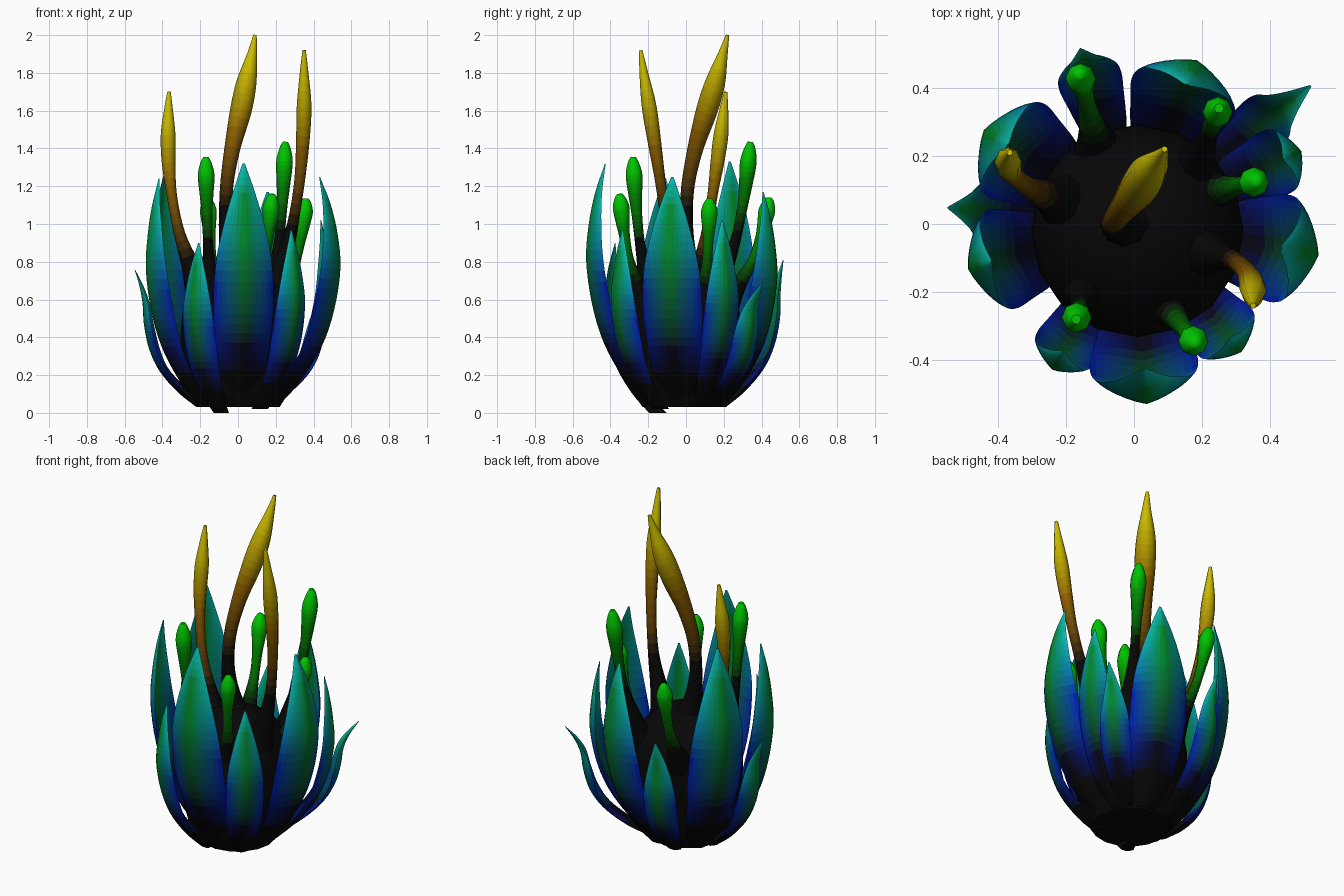
import bpy, bmesh, math
from mathutils import Vector

if "Cube" in bpy.data.objects:
    bpy.data.objects.remove(bpy.data.objects["Cube"])

BLACK, BLUE, GREEN, TEAL = (.002, .002, .002), (0, .012, .42), (0, .24, .006), (.003, .52, .47)
BROWN, YELLOW, BRIGHT = (.26, .11, 0), (.6, .5, 0), (0, .55, 0)
mats = {}


def material(c):
    key = tuple(round(v, 3) for v in c)
    if key not in mats:
        m = bpy.data.materials.new("tint_%d" % len(mats))
        m.diffuse_color = (*key, 1)
        m.use_nodes = True
        m.node_tree.nodes["Principled BSDF"].inputs["Base Color"].default_value = m.diffuse_color
        mats[key] = m
    return mats[key]


def ramp(stops, t):
    """Piecewise-linear colour gradient."""
    if t <= stops[0][0]:
        return stops[0][1]
    for (a, ca), (b, cb) in zip(stops, stops[1:]):
        if t <= b:
            return tuple(Vector(ca).lerp(Vector(cb), (t - a) / (b - a)))
    return stops[-1][1]


def spline(pts, steps):
    """Catmull-Rom through points of any dimension."""
    p = [Vector(q) for q in pts]
    p = [p[0] * 2 - p[1]] + p + [p[-1] * 2 - p[-2]]
    out = []
    for a, b, c, d in zip(p, p[1:], p[2:], p[3:]):
        for k in range(steps):
            t = k / steps
            out.append((b * 2 + (c - a) * t + (a * 2 - b * 5 + c * 4 - d) * t * t
                        + (b * 3 - a - c * 3 + d) * t ** 3) / 2)
    return out + [p[-2]]


def loft(name, rings, colour, angle=50):
    """Skin closed rings, cap both ends; colour(row fraction, column, z)."""
    bm = bmesh.new()
    rows = [[bm.verts.new(v) for v in r] for r in rings]
    n, slots, me = len(rows[0]), {}, bpy.data.meshes.new(name)

    def paint(f, c):
        m = material(c)
        if m not in slots:
            slots[m] = len(slots)
            me.materials.append(m)
        f.material_index = slots[m]
        f.smooth = True

    for i, (a, b) in enumerate(zip(rows, rows[1:])):
        for j in range(n):
            k = (j + 1) % n
            f = bm.faces.new((a[j], a[k], b[k], b[j]))
            paint(f, colour((i + .5) / (len(rows) - 1), j, f.calc_center_median().z))
    paint(bm.faces.new(rows[0]), colour(0, 0, rows[0][0].co.z))
    paint(bm.faces.new(rows[-1]), colour(1, 0, rows[-1][0].co.z))
    bmesh.ops.recalc_face_normals(bm, faces=bm.faces)
    bm.to_mesh(me)
    bm.free()
    me.set_sharp_from_angle(angle=math.radians(angle))
    ob = bpy.data.objects.new(name, me)
    bpy.context.collection.objects.link(ob)


# Petal cross-section: outer skin left to right, then inner skin back
US = [k / 6 for k in range(-6, 7)]
SECTION = [(u, 0) for u in US] + [(u, 1) for u in US[-2:0:-1]]
EDGE = [(.16, BLACK), (.38, BLUE), (.5, BLUE), (.8, TEAL), (1, TEAL)]
MID = [(.28, BLACK), (.65, GREEN), (.84, GREEN), (1, TEAL)]


def petal_colour(t, j, z):
    u = abs(SECTION[j][0] + SECTION[(j + 1) % len(SECTION)][0]) / 2
    return tuple(Vector(ramp(MID, t)).lerp(Vector(ramp(EDGE, t)), min(1, 1.15 * u ** 1.3)))


def petal(name, deg, h, bulge, tip, width, z0):
    # rows: height fraction, rise to bulge, blend to tip, width fraction
    table = [(0, 0, 0, .38), (.11, .36, 0, .7), (.26, .7, 0, .9), (.42, .9, 0, 1),
             (.6, 1, 0, .92), (.75, 1, .14, .67), (.88, 1, .48, .37), (1, 1, 1, .04)]
    rows = [(z0 + (h - z0) * a, .22 + (bulge - .22) * b + (tip - bulge) * c, width * w)
            for a, b, c, w in table]
    an = math.radians(deg)
    out, side = Vector((math.cos(an), math.sin(an), 0)), Vector((-math.sin(an), math.cos(an), 0))
    rings = []
    for z, r, w in spline(rows, 4):
        ring = []
        thick = .24 * w + .09 * max(0, 1 - z / (.4 * h))   # fleshy at the foot
        for u, inner in SECTION:
            d = r - .55 * w * abs(u) ** 1.25 - inner * thick * (1 - u * u)
            ring.append(out * d + side * (w * math.sin(1.1 * u) / math.sin(1.1)) + Vector((0, 0, z)))
        rings.append(ring)
    loft(name, rings, petal_colour)


# Petals: angle, tip height, bulge radius, tip radius, half width, base height
for i, p in enumerate([
        (-86, 1.32, .53, .43, .16, .04), (-50, .97, .49, .44, .105, .02),
        (-9.5, 1.25, .55, .44, .16, .04), (23.5, 1.02, .535, .48, .1, .03),
        (38, .69, .56, .66, .085, .04), (69, 1.17, .515, .44, .16, .04),
        (107, .81, .52, .54, .095, .03), (148, 1.33, .52, .44, .16, .04),
        (175, .76, .5, .55, .09, .03), (-165, 1.24, .505, .435, .15, .04),
        (-119, .9, .49, .43, .095, 0)]):
    petal("petal_%d" % (i + 1), *p)


# Dark central bulb
def circle(c, r, x, y, n):
    return [c + (x * math.cos(k * math.tau / n) + y * math.sin(k * math.tau / n)) * r for k in range(n)]


X, Y = Vector((1, 0, 0)), Vector((0, 1, 0))
bulb = spline([(.21, .03), (.27, .14), (.305, .33), (.31, .48), (.275, .63), (.18, .74), (.08, .79), (.01, .8)], 2)
loft("central_bulb", [circle(Vector((.01, -.02, z)), r, X, Y, 16) for r, z in bulb], lambda t, j, z: BLACK)


# Stems: swept rings along a path of (x, y, z, radius)
def stem(name, pts, stops):
    path = spline(pts, 4)
    rings = []
    for i, p in enumerate(path):
        tan = (path[min(i + 1, len(path) - 1)].xyz - path[max(i - 1, 0)].xyz).normalized()
        x = Y.cross(tan).normalized()
        rings.append(circle(p.xyz, max(p.w, .004), x, tan.cross(x), 8))
    loft(name, rings, lambda t, j, z: ramp(stops, round(z * 40) / 40), 60)


def gold(z):
    return [(z, BLACK), (z + .4, BROWN), (z + .75, YELLOW)]


stem("tall_stamen_centre", [(0, 0, .7, .11), (-.04, 0, .82, .06), (-.065, 0, 1, .037), (-.06, .01, 1.2, .035),
                            (-.03, .05, 1.4, .042), (.015, .11, 1.6, .057), (.045, .155, 1.75, .053),
                            (.075, .195, 1.9, .026), (.09, .22, 2, .009)], gold(1.1))
stem("tall_stamen_left", [(-.19, .06, .62, .09), (-.25, .08, .78, .05), (-.31, .11, .95, .03), (-.35, .14, 1.15, .027),
                          (-.367, .165, 1.32, .036), (-.37, .185, 1.47, .039), (-.368, .2, 1.6, .024),
                          (-.365, .21, 1.7, .009)], gold(.82))
stem("tall_stamen_right", [(.19, -.08, .62, .09), (.24, -.09, .8, .05), (.29, -.105, 1, .03), (.325, -.135, 1.22, .028),
                           (.342, -.165, 1.42, .035), (.35, -.195, 1.62, .039), (.35, -.222, 1.79, .024),
                           (.35, -.24, 1.92, .009)], gold(1))


# Short green stamens: base xy and tip xyz, rounded head
def short_stamen(name, bx, by, tx, ty, tz):
    h = tz - .55
    rows = [(0, 0, .08), (.2, .3, .045), (.42, .62, .027), (.62, .8, .028), (.76, .89, .037),
            (.88, .95, .044), (.96, .99, .03), (1, 1, .014)]
    stem(name, [(bx + (tx - bx) * s, by + (ty - by) * s, .55 + h * a, r) for a, s, r in rows],
         [(tz - .45, BLACK), (tz - .2, (0, .25, 0)), (tz - .08, BRIGHT)])


for i, s in enumerate([(-.14, -.18, -.17, -.28, 1.355), (.17, .14, .25, .34, 1.435), (.21, .09, .36, .125, 1.135),
                       (.08, -.22, .18, -.35, 1.16), (-.1, .2, -.16, .44, 1.14)]):
    short_stamen("short_stamen_%d" % (i + 1), *s)
